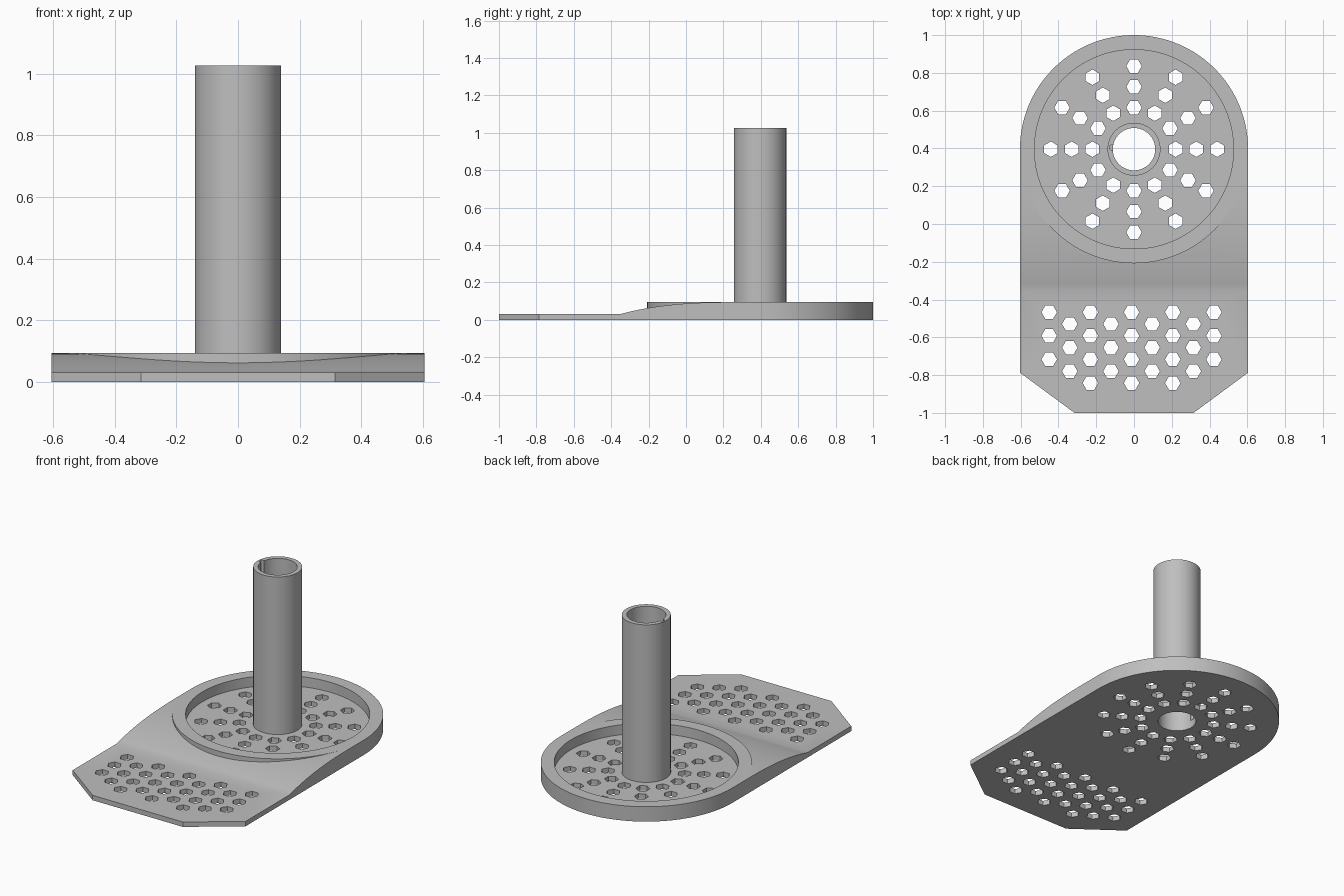
import bpy, bmesh
from math import radians, cos, sin, pi
from mathutils import Matrix, Vector

cube = bpy.data.objects.get("Cube")
if cube:
    bpy.data.objects.remove(cube, do_unlink=True)

HALF = 0.604              # half width, also the radius of the round end
CY = 1 - HALF             # centre of the round end
PLATE, RIM, TOP = 0.031, 0.094, 1.026

grey = bpy.data.materials.new("light grey")
grey.use_nodes = True
grey.diffuse_color = (0.52, 0.52, 0.52, 1)
grey.node_tree.nodes["Principled BSDF"].inputs["Base Color"].default_value = grey.diffuse_color


def make(name, bm):
    bmesh.ops.recalc_face_normals(bm, faces=bm.faces)
    mesh = bpy.data.meshes.new(name)
    bm.to_mesh(mesh)
    bm.free()
    mesh.materials.append(grey)
    obj = bpy.data.objects.new(name, mesh)
    bpy.context.collection.objects.link(obj)
    return obj


def add_cylinder(bm, x, y, r, z0, z1, sides=96, turn=0.0):
    place = Matrix.Translation((x, y, (z0 + z1) / 2)) @ Matrix.Rotation(turn, 4, "Z")
    # first vertex lies on the local y axis
    bmesh.ops.create_cone(bm, cap_ends=True, segments=sides, radius1=r, radius2=r,
                          depth=z1 - z0, matrix=place)


def cylinder(name, *args):
    bm = bmesh.new()
    add_cylinder(bm, *args)
    return make(name, bm)


def combine(target, tool, operation):
    mod = target.modifiers.new("combine", "BOOLEAN")
    mod.operation, mod.object, mod.solver = operation, tool, "EXACT"
    bpy.context.view_layer.update()
    graph = bpy.context.evaluated_depsgraph_get()
    mesh = bpy.data.meshes.new_from_object(target.evaluated_get(graph))
    target.modifiers.clear()
    target.data = mesh
    bpy.data.objects.remove(tool, do_unlink=True)


# Plate and curved ramp: side profile swept across the width
RAMP0, RAMP1, STEPS = -0.35, 0.27, 20
profile = [(CY, 0), (-1, 0), (-1, PLATE)]
for i in range(STEPS + 1):
    t = 1 - i / STEPS
    profile.append((RAMP1 + (RAMP0 - RAMP1) * t, RIM - (RIM - PLATE) * t ** 2.6))
profile.append((CY, RIM))
bm = bmesh.new()
side = bm.faces.new([bm.verts.new((-HALF, y, z)) for y, z in profile])
swept = bmesh.ops.extrude_face_region(bm, geom=[side])["geom"]
bmesh.ops.translate(bm, vec=(2 * HALF, 0, 0),
                    verts=[v for v in swept if isinstance(v, bmesh.types.BMVert)])
bmesh.ops.recalc_face_normals(bm, faces=bm.faces)

# Clipped front corners
for s in (-1, 1):
    cut = bmesh.ops.bisect_plane(bm, geom=bm.verts[:] + bm.edges[:] + bm.faces[:],
                                 plane_co=(s * 0.315, -1, 0),
                                 plane_no=Vector((s * 0.213, -0.289, 0)).normalized(),
                                 clear_outer=True)["geom_cut"]
    bmesh.ops.contextual_create(bm, geom=[e for e in cut if isinstance(e, bmesh.types.BMEdge)])
base = make("perforated_base_with_tube", bm)

# Round end with its recess, then the hollow post
combine(base, cylinder("round_end", 0, CY, HALF, 0, RIM, 128), "UNION")
combine(base, cylinder("recess", 0, CY, 0.527, PLATE, 0.3, 128), "DIFFERENCE")
combine(base, cylinder("post", 0, CY, 0.14, 0.01, TOP), "UNION")
combine(base, cylinder("bore", 0, CY, 0.112, -0.1, TOP + 0.1), "DIFFERENCE")
combine(base, cylinder("wire_groove", -0.115, CY + 0.008, 0.015, 0.05, TOP + 0.1, 24), "DIFFERENCE")

# Hexagonal drain holes: twelve spokes around the post, staggered rows in the plate
bm = bmesh.new()


def hexagon(x, y, turn):
    add_cylinder(bm, x, y, 0.041, -0.1, 0.07, 6, turn)


for spoke in range(12):
    a = spoke * pi / 6
    for r in (0.22, 0.33, 0.44):
        hexagon(r * cos(a), CY + r * sin(a), a)
for row in range(7):
    y = -0.467 - row * 0.0625
    columns = range(4) if row % 2 else range(1, 4) if row == 6 else range(5)
    for c in columns:
        hexagon(-0.449 + 0.218 * (c + 0.5 * (row % 2)), y, radians(30))
combine(base, make("hex_holes", bm), "DIFFERENCE")

bpy.ops.object.select_all(action="DESELECT")
base.select_set(True)
bpy.context.view_layer.objects.active = base
bpy.ops.object.shade_smooth_by_angle(angle=radians(25))
